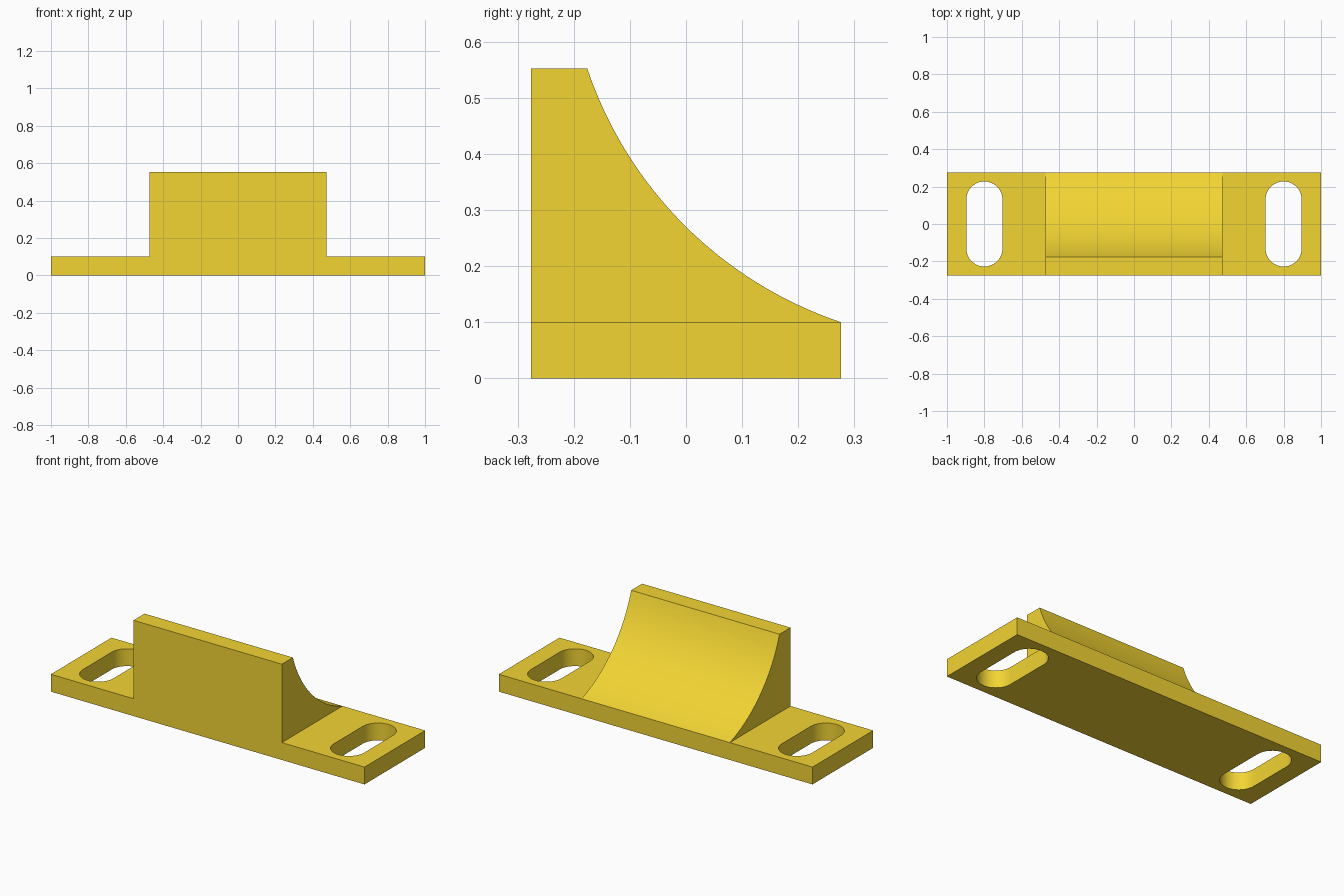
import bpy, bmesh
from math import sin, cos, pi, atan2, hypot
from mathutils import Vector

if "Cube" in bpy.data.objects:
    bpy.data.objects.remove(bpy.data.objects["Cube"])

HALF_Y, PLATE_Z = 0.276, 0.1
BLOCK_X, BLOCK_Z = 0.473, 0.552
SLOT_X, SLOT_R, SLOT_HALF = 0.8, 0.0965, 0.2275


def prism(name, outline, direction):
    """Closed solid made by sweeping a planar outline along a direction."""
    bm = bmesh.new()
    face = bm.faces.new([bm.verts.new(p) for p in outline])
    swept = bmesh.ops.extrude_face_region(bm, geom=[face])["geom"]
    verts = [v for v in swept if isinstance(v, bmesh.types.BMVert)]
    bmesh.ops.translate(bm, verts=verts, vec=Vector(direction))
    bmesh.ops.recalc_face_normals(bm, faces=bm.faces)
    mesh = bpy.data.meshes.new(name)
    bm.to_mesh(mesh)
    bm.free()
    obj = bpy.data.objects.new(name, mesh)
    bpy.context.collection.objects.link(obj)
    return obj


def combine(target, tool, operation):
    mod = target.modifiers.new(operation.lower(), "BOOLEAN")
    mod.operation, mod.solver, mod.object = operation, "EXACT", tool
    bpy.context.view_layer.objects.active = target
    bpy.ops.object.modifier_apply(modifier=mod.name)
    bpy.data.objects.remove(tool)


# Mounting plate
corners = [(-1, -HALF_Y, 0), (1, -HALF_Y, 0), (1, HALF_Y, 0), (-1, HALF_Y, 0)]
bracket = prism("saddle_bracket", corners, (0, 0, PLATE_Z))

# Central block with concave arc at the back
cy, cz = 0.506, 0.782
top, foot = (-0.176, BLOCK_Z), (HALF_Y, PLATE_Z)
a0 = atan2(top[1] - cz, top[0] - cy)
a1 = atan2(foot[1] - cz, foot[0] - cy)
radius = hypot(top[0] - cy, top[1] - cz)
N = 32
arc = [(cy + radius * cos(a0 + (a1 - a0) * i / N),
        cz + radius * sin(a0 + (a1 - a0) * i / N)) for i in range(1, N)]
profile = [(HALF_Y, 0), (-HALF_Y, 0), (-HALF_Y, BLOCK_Z), top] + arc + [foot]
block = prism("saddle_block", [(-BLOCK_X, y, z) for y, z in profile],
              (2 * BLOCK_X, 0, 0))
combine(bracket, block, "UNION")

# Rounded mounting slots at both ends
for side in (-1, 1):
    outline = []
    for end in (0, 1):
        offset = (SLOT_HALF - SLOT_R) * (1 - 2 * end)
        for i in range(25):
            a = pi * (end + i / 24)
            outline.append((side * SLOT_X + SLOT_R * cos(a),
                            offset + SLOT_R * sin(a), -0.1))
    combine(bracket, prism("slot_cutter", outline, (0, 0, 0.3)), "DIFFERENCE")

# Smooth curves, sharp edges, yellow finish
bpy.ops.object.select_all(action="DESELECT")
bracket.select_set(True)
bpy.context.view_layer.objects.active = bracket
bpy.ops.object.shade_smooth_by_angle(angle=0.35)
yellow = bpy.data.materials.new("yellow")
yellow.diffuse_color = (0.89, 0.66, 0.033, 1)
yellow.use_nodes = True
yellow.node_tree.nodes["Principled BSDF"].inputs["Base Color"].default_value = yellow.diffuse_color
bracket.data.materials.clear()
bracket.data.materials.append(yellow)
